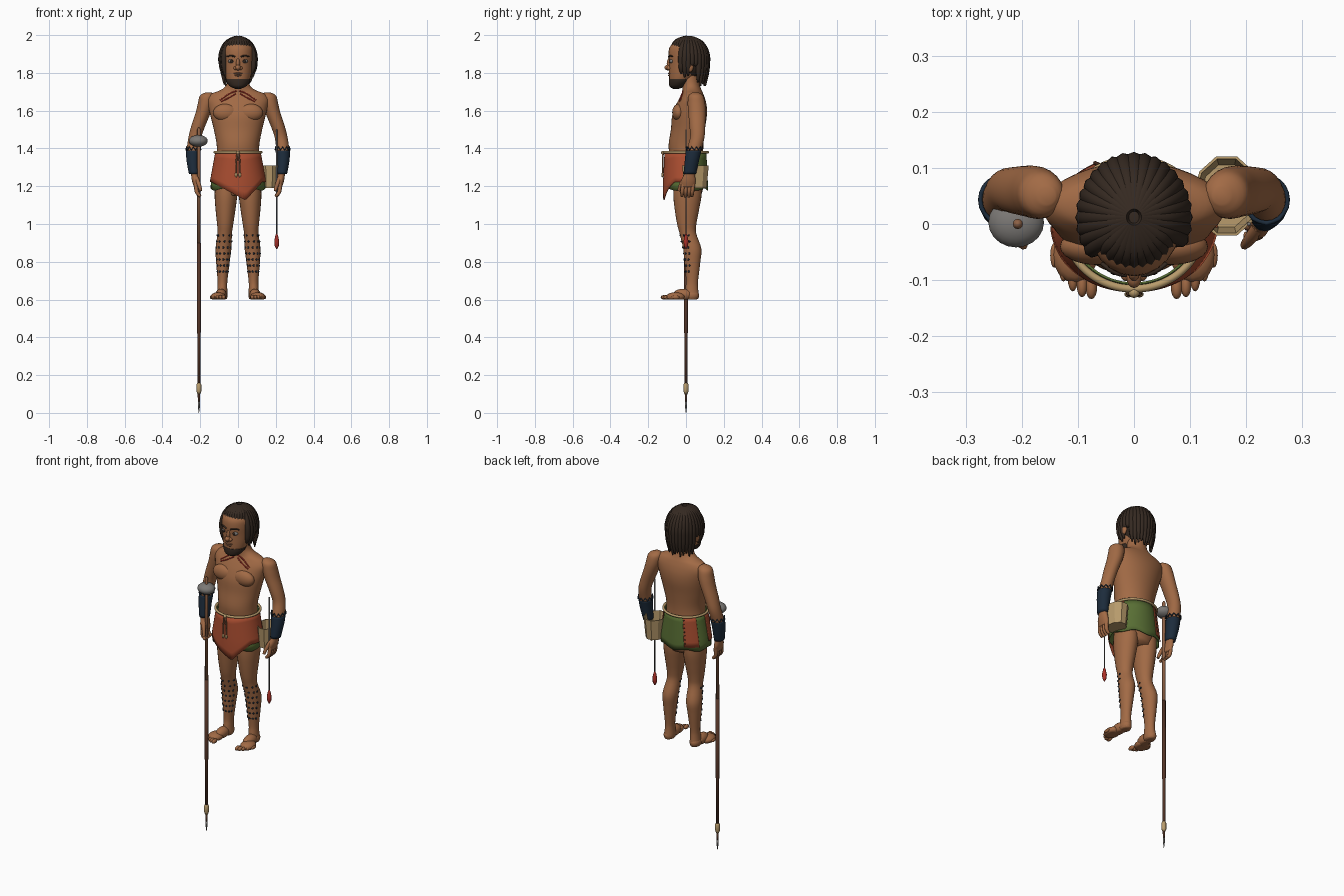
import bpy, bmesh, math
from mathutils import Vector, Matrix
from mathutils.bvhtree import BVHTree

cube = bpy.data.objects.get("Cube")
if cube:
    bpy.data.objects.remove(cube, do_unlink=True)


def material(name, *rgb):
    mat = bpy.data.materials.new(name)
    mat.use_nodes = True
    mat.diffuse_color = (*rgb, 1)
    bsdf = next(n for n in mat.node_tree.nodes if n.type == 'BSDF_PRINCIPLED')
    bsdf.inputs["Base Color"].default_value = (*rgb, 1)
    return mat


skin = material("brown_skin", .36, .145, .06)
hair = material("dark_hair", .035, .022, .015)
orange = material("orange_hide", .40, .075, .03)
green = material("green_cloth", .10, .16, .035)
tan = material("tan_fibre", .48, .33, .15)
navy = material("navy_wrap", .012, .025, .045)
grey = material("grey_stone", .2, .19, .18)
wood = material("wood", .27, .12, .06)
dark_wood = material("dark_wood", .09, .035, .02)
red = material("red_paint", .42, .03, .02)


def finish(name, bm, mat, smooth=True):
    bmesh.ops.recalc_face_normals(bm, faces=bm.faces)
    mesh = bpy.data.meshes.new(name)
    bm.to_mesh(mesh)
    bm.free()
    mesh.materials.append(mat)
    if smooth:
        mesh.shade_smooth()
    obj = bpy.data.objects.new(name, mesh)
    bpy.context.collection.objects.link(obj)
    return obj


def spline(rows, steps):
    """Catmull-Rom interpolation of numeric rows."""
    rows = [Vector(r) for r in rows]
    out = []
    for i in range(len(rows) - 1):
        a, b, c, d = rows[max(i - 1, 0)], rows[i], rows[i + 1], rows[min(i + 2, len(rows) - 1)]
        for k in range(steps):
            t = k / steps
            out.append(b + (c - a) * (t / 2) + (a * 2 - b * 5 + c * 4 - d) * (t * t / 2)
                       + (b * 3 - a - c * 3 + d) * (t ** 3 / 2))
    return out + [rows[-1]]


def loft(name, rings, mat, side=1, steps=4, n=24, caps=(True, True), smooth=True):
    """Skin elliptical rings (x, y, z, rx, ry)."""
    bm = bmesh.new()
    loops = []
    for x, y, z, rx, ry in spline(rings, steps):
        loops.append([bm.verts.new((side * (x + rx * math.cos(a)), y + ry * math.sin(a), z))
                      for a in (math.tau * i / n for i in range(n))])
    for lo, hi in zip(loops, loops[1:]):
        for i in range(n):
            j = (i + 1) % n
            bm.faces.new((lo[i], lo[j], hi[j], hi[i]))
    for loop, cap in zip((loops[0], loops[-1]), caps):
        if cap:
            bm.faces.new(loop)
    return finish(name, bm, mat, smooth)


def balls(name, items, mat, u=16):
    bm = bmesh.new()
    for loc, size in items:
        size = size if isinstance(size, tuple) else (size,) * 3
        bmesh.ops.create_uvsphere(bm, u_segments=u, v_segments=u * 2 // 3, radius=1,
                                  matrix=Matrix.LocRotScale(Vector(loc), None, Vector(size)))
    return finish(name, bm, mat)


def tubes(name, paths, mat, kind='NURBS', cyclic=False):
    """Round tubes; each path is a list of (point, radius)."""
    cu = bpy.data.curves.new(name, 'CURVE')
    cu.dimensions = '3D'
    cu.bevel_depth = 1
    cu.bevel_resolution = 2
    cu.resolution_u = 4
    cu.use_fill_caps = True
    for path in paths:
        sp = cu.splines.new(kind)
        sp.points.add(len(path) - 1)
        for pt, (co, r) in zip(sp.points, path):
            pt.co = (*co, 1)
            pt.radius = r
        sp.use_cyclic_u = cyclic
        if kind == 'NURBS':
            sp.order_u = 3
            sp.use_endpoint_u = not cyclic
        sp.use_smooth = True
    cu.materials.append(mat)
    obj = bpy.data.objects.new(name, cu)
    bpy.context.collection.objects.link(obj)
    bpy.ops.object.select_all(action='DESELECT')
    obj.select_set(True)
    bpy.context.view_layer.objects.active = obj
    bpy.ops.object.convert(target='MESH')
    return obj


def surface(obj):
    me = obj.data
    return BVHTree.FromPolygons([v.co for v in me.vertices], [p.vertices for p in me.polygons])


def sides(fn):
    return [fn(-1), fn(1)]


# Torso and neck
torso = loft("torso", [(0, y, z, rx, ry) for z, y, rx, ry in [
    (1.15, .01, .09, .07), (1.25, .01, .12, .095), (1.35, .003, .113, .09), (1.42, 0, .113, .092),
    (1.5, .01, .128, .09), (1.57, .018, .145, .092), (1.62, .026, .157, .084), (1.66, .032, .163, .07),
    (1.69, .035, .14, .056), (1.71, .032, .09, .05), (1.74, .025, .06, .047), (1.8, .015, .052, .05)]],
    skin, n=36)
balls("chest_muscles", sides(lambda s: ((s * .066, -.04, 1.59), (.066, .033, .046))), skin, 24)

# Chest paint, laid on the skin
tree = surface(torso)
marks = []
for s in (-1, 1):
    for line in ([(.006, 1.705), (.045, 1.69), (.095, 1.655)], [(.012, 1.69), (.05, 1.667), (.09, 1.648)]):
        pts = [tree.ray_cast(Vector((s * x, -1, z)), Vector((0, 1, 0)))[0]
               for x, z in spline(line, 5)]
        marks.append([(p, .0035) for p in pts])
tubes("chest_paint", marks, red)

for s, tag in ((-1, "right"), (1, "left")):
    # Arm, hand and wrist wrap
    loft(tag + "_arm", [
        (.155, .05, 1.697, .015, .015), (.163, .052, 1.68, .038, .038), (.17, .055, 1.64, .042, .046),
        (.184, .058, 1.59, .04, .046), (.21, .06, 1.52, .037, .042), (.228, .06, 1.46, .034, .038),
        (.236, .045, 1.4, .034, .038), (.237, .032, 1.34, .03, .034), (.231, .02, 1.275, .02, .027),
        (.225, .013, 1.23, .019, .038), (.218, .01, 1.195, .015, .036)], skin, s)
    fingers = [[((s * .222, y, 1.215), .011), ((s * .222, y - .004, 1.18), .011),
                ((s * .214, y - .006, 1.16), .01), ((s * .2, y - .006, 1.142 + abs(y - .01) / 4), .008)]
               for y in (-.015, .003, .021, .038)]
    fingers.append([((s * .222, -.005, 1.245), .012), ((s * .205, -.03, 1.21), .012),
                    ((s * .197, -.038, 1.175), .008)])
    tubes(tag + "_fingers", fingers, skin)
    loft(tag + "_wrist_wrap", [(.237, .04, 1.388, .038, .041), (.238, .032, 1.34, .035, .038),
                               (.233, .02, 1.265, .027, .033)], navy, s, n=20)
    zigzag = [((s * .236 + .038 * math.cos(a), .043 + .041 * math.sin(a), 1.392 + .016 * (i % 2)), .004)
              for i, a in enumerate(math.tau * k / 20 for k in range(20))]
    tubes(tag + "_wrap_zigzag", [zigzag], navy, 'POLY', True)

    # Leg and foot
    leg = loft(tag + "_leg", [
        (.064, .01, 1.26, .055, .07), (.064, .008, 1.16, .06, .075), (.066, .005, 1.08, .053, .065),
        (.068, .004, 1.0, .043, .051), (.07, .01, .95, .038, .044), (.077, .033, .87, .042, .048),
        (.08, .034, .8, .036, .042), (.082, .032, .7, .026, .032), (.083, .03, .66, .026, .034),
        (.084, .03, .62, .029, .038), (.085, .03, .603, .025, .034)], skin, s)
    foot = balls(tag + "_foot", [
        ((s * .086, .03, .622), (.029, .04, .032)), ((s * .09, -.015, .625), (.03, .055, .032)),
        ((s * .105, -.055, .615), (.04, .05, .024))] + [
        ((s * (.076 + .0165 * i), -.112 + .0035 * i * i, .612), (.0105 - .0008 * i, .022, .0125 - .0008 * i))
        for i in range(5)], skin)
    for v in foot.data.vertices:
        v.co.z = max(v.co.z, .6)

    # Rows of painted shin dots
    tree = surface(leg)
    dots = []
    for row in range(7):
        for k in range(-2, 3):
            a = math.radians(-90 + 33 * k + (row % 2) * 8)
            d = Vector((math.cos(a), math.sin(a), 0))
            centre = Vector((s * .078, .028, .94 - .032 * row))
            dots.append((tree.ray_cast(centre + d * .2, -d)[0], .0055))
    balls(tag + "_shin_dots", dots, navy, 8)

# Head and face
loft("head", [(0, y, z, rx, ry) for z, y, rx, ry in [
    (1.722, -.05, .02, .022), (1.735, -.043, .042, .04), (1.76, -.03, .06, .058), (1.8, -.012, .073, .078),
    (1.85, 0, .08, .09), (1.9, .005, .084, .098), (1.94, .008, .08, .092), (1.975, .01, .045, .055)]], skin)
balls("nose", [((0, -.094, 1.828), (.014, .02, .015)), ((0, -.088, 1.85), (.01, .014, .028))]
      + sides(lambda s: ((s * .013, -.09, 1.825), (.011, .012, .01))), skin)
balls("ears", sides(lambda s: ((s * .086, .02, 1.835), (.012, .02, .032))), skin)
balls("eyes", sides(lambda s: ((s * .034, -.076, 1.862), (.018, .012, .011))), grey)
balls("pupils", sides(lambda s: ((s * .034, -.086, 1.862), (.008, .005, .008))), hair)
tubes("eyebrows", sides(lambda s: [((s * .014, -.091, 1.884), .004), ((s * .035, -.089, 1.896), .006),
                                   ((s * .058, -.07, 1.886), .003)]), hair)
balls("lips", [((0, -.084, 1.797), (.024, .013, .005)), ((0, -.082, 1.787), (.02, .013, .006))], wood)
loft("beard", [(0, -.054, 1.716, .015, .016), (0, -.047, 1.728, .042, .04),
               (0, -.036, 1.75, .06, .055), (0, -.03, 1.768, .066, .06)], hair)

# Hair: skull cap plus combed locks
HAIR = Vector((0, .012, 1.875))
AXES = Vector((.09, .102, .112))
cap = balls("hair_cap", [(HAIR, tuple(AXES))], hair, 32)
bm = bmesh.new()
bm.from_mesh(cap.data)
bmesh.ops.delete(bm, geom=[f for f in bm.faces if f.calc_center_median().y < -.025
                           and f.calc_center_median().z < 1.925], context='FACES')
bm.to_mesh(cap.data)
bm.free()
locks = []
for i in range(32):
    a = math.tau * (i + .5) / 32
    front = -math.sin(a)
    fringe = front > .6
    path = []
    for k, deg in enumerate((6, 28, 48, 64) if fringe else (6, 32, 58, 82, 100)):
        th = math.radians(deg)
        ray = Vector((math.sin(th) * math.cos(a + .1), math.sin(th) * math.sin(a + .1), math.cos(th)))
        path.append((HAIR + ray * AXES, .016 if k else .011))
    if fringe:
        path[-1] = (path[-1][0], .006)
    else:
        x, y, z = path[-1][0]
        low = 1.83 if -.45 < front < -.05 else (1.775 if front > -.05 else 1.73)
        path += [((x * .97, y * .97, (z + low) / 2), .014), ((x * .88, y * .92, low + .01 * (i % 3)), .004)]
    locks.append(path)
tubes("hair_locks", locks, hair)


# Wrapped skirt
def cloth(name, mat, start, end, low, grow, n=48, rows=6):
    bm = bmesh.new()
    grid = []
    for i in range(n + 1):
        a = math.radians(start + (end - start) * i / n)
        hem = low(.15 * math.cos(a), a)
        column = []
        for k in range(rows + 1):
            z = 1.378 + (hem - 1.378) * k / rows
            f = min((1.378 - z) / .165, 1)
            column.append(bm.verts.new(((.119 + .03 * f + grow) * math.cos(a),
                                        (.112 + .008 * f + grow) * math.sin(a), z)))
        grid.append(column)
    for p, q in zip(grid, grid[1:]):
        for k in range(rows):
            bm.faces.new((p[k], p[k + 1], q[k + 1], q[k]))
    obj = finish(name, bm, mat)
    mod = obj.modifiers.new("thickness", 'SOLIDIFY')
    mod.thickness = .004
    return obj


cloth("under_skirt", green, 0, 360, lambda x, a: 1.183 + .006 * math.cos(6 * a), -.004, 72)
cloth("front_hide", orange, -178, 25,
      lambda x, a: min(1.222, 1.125 + (.54 if x < .04 else 1.1) * abs(x - .04)) if a < 0 else 1.222, .002)
cloth("rear_hide_panel", orange, 115, 150, lambda x, a: 1.205, .002, 12)
balls("panel_stitches", [(((.123 + .004 * k) * math.cos(2.06), (.117 + .001 * k) * math.sin(2.06), 1.36 - .022 * k),
                          .004) for k in range(7)], dark_wood, 8)

# Belt with knotted cords
belt = [((.124 * math.cos(a), .116 * math.sin(a), 1.38), .007) for a in (math.tau * i / 32 for i in range(32))]
tubes("rope_belt", [belt], tan, cyclic=True)
tubes("belt_cords", sides(lambda s: [((0, -.122, 1.382), .006), ((s * .012, -.125, 1.34), .004),
                                     ((s * .01, -.124, 1.27), .004)]), wood)
balls("cord_knots", [((0, -.122, 1.378), .01)] + sides(lambda s: ((s * .01, -.125, 1.26), (.007, .006, .013))), tan, 10)

# Basket on the left hip
basket = loft("hip_basket", [(.165, .05, 1.19, .05, .062), (.165, .05, 1.31, .06, .074)], tan,
              steps=1, n=10, caps=(True, False), smooth=False)
basket.modifiers.new("thickness", 'SOLIDIFY').thickness = .005


# Staff and dart, turned about a vertical line
def turned(name, x, profile, mat, n=12):
    return loft(name, [(x, 0, z, r, r) for z, r in profile], mat, steps=1, n=n)


STAFF = -.207
turned("staff_upper", STAFF, [(.9, .0095), (1.5, .009), (1.51, .004)], wood)
turned("staff_lower", STAFF, [(.14, .0085), (.42, .0085), (.43, .0105), (.9, .0105)], dark_wood)
turned("staff_binding", STAFF, [(.1, .008), (.115, .013), (.15, .013), (.16, .008)], tan)
turned("staff_foreshaft", STAFF, [(.05, .005), (.11, .007)], dark_wood)
turned("staff_point", STAFF, [(0, .001), (.03, .005), (.06, .0055)], grey)
balls("staff_stone", [((STAFF - .003, .003, 1.44), (.05, .045, .031))], grey, 20)
turned("dart_shaft", .205, [(.94, .0035), (1.5, .0035)], grey, 8)
turned("dart_tip", .205, [(.868, .003), (.885, .011), (.91, .013), (.935, .008), (.95, .003)], red)
